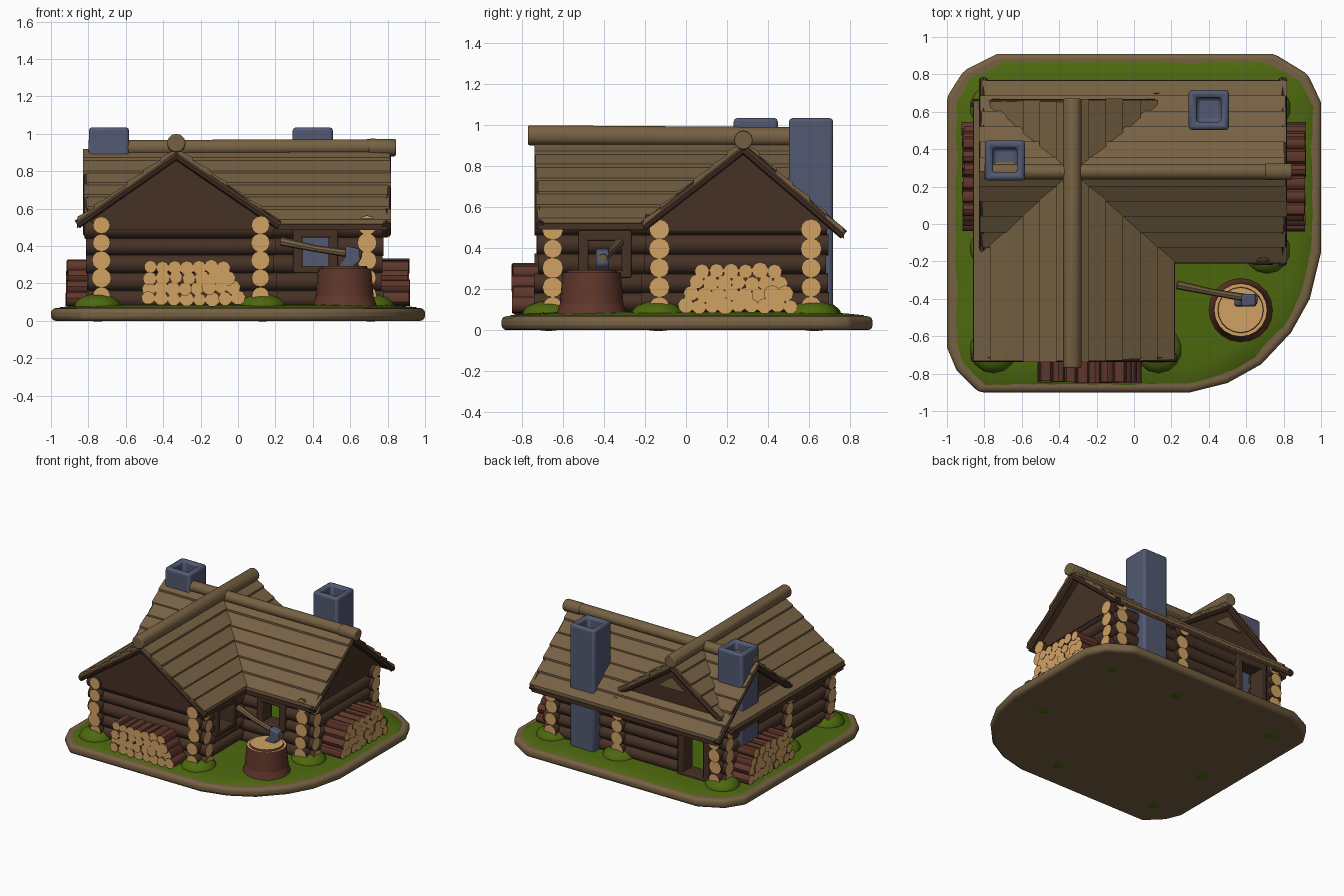
import bpy, bmesh, math, random
from mathutils import Vector, Matrix

random.seed(4)
cube = bpy.data.objects.get("Cube")
if cube:
    bpy.data.objects.remove(cube, do_unlink=True)


def material(name, rgb):
    lin = [(c / 255 / 12.92) if c < 11 else ((c / 255 + 0.055) / 1.055) ** 2.4 for c in rgb]
    m = bpy.data.materials.new(name)
    m.use_nodes = True
    m.diffuse_color = (*lin, 1)
    m.node_tree.nodes["Principled BSDF"].inputs["Base Color"].default_value = (*lin, 1)
    return m


ROOF = material("roof brown", (118, 97, 67))
DARK = material("dark log brown", (70, 49, 37))
BARK = material("red bark", (96, 55, 43))
CUT = material("cut wood tan", (208, 162, 100))
GRASS = material("grass green", (77, 104, 14))
STONE = material("blue stone", (82, 89, 114))


def finish(bm, name, mats, bevel=0.0, segments=2):
    bmesh.ops.recalc_face_normals(bm, faces=bm.faces[:])
    mesh = bpy.data.meshes.new(name)
    bm.to_mesh(mesh)
    bm.free()
    ob = bpy.data.objects.new(name, mesh)
    for m in mats:
        mesh.materials.append(m)
    bpy.context.collection.objects.link(ob)
    if bevel:
        mod = ob.modifiers.new("soft_edges", "BEVEL")
        mod.width, mod.segments = bevel, segments
    bpy.ops.object.select_all(action="DESELECT")
    ob.select_set(True)
    bpy.context.view_layer.objects.active = ob
    bpy.ops.object.shade_smooth_by_angle(angle=math.radians(40))
    return ob


def place(axis, a, u, z):
    return Vector((a, u, z)) if axis == "x" else Vector((u, a, z))


def prism(bm, pts, axis, a0, a1, mat=0):
    """Extrude a (u, z) outline along an axis."""
    ends = [[bm.verts.new(place(axis, a, u, z)) for u, z in pts] for a in (a0, a1)]
    n = len(pts)
    faces = [bm.faces.new(e) for e in ends]
    for i in range(n):
        j = (i + 1) % n
        faces.append(bm.faces.new((ends[0][i], ends[0][j], ends[1][j], ends[1][i])))
    for f in faces:
        f.material_index = mat


def box(bm, axis, a0, a1, u0, u1, z0, z1):
    prism(bm, [(u0, z0), (u1, z0), (u1, z1), (u0, z1)], axis, a0, a1)


def log(bm, p0, p1, r0, r1=None, sides=12):
    """Round log; its end caps take the second material."""
    p0, p1 = Vector(p0), Vector(p1)
    d = p1 - p0
    mat = Matrix.Translation((p0 + p1) / 2) @ d.to_track_quat("Z", "Y").to_matrix().to_4x4()
    res = bmesh.ops.create_cone(bm, cap_ends=True, segments=sides, radius1=r0,
                                radius2=r1 or r0, depth=d.length, matrix=mat)
    for f in {f for v in res["verts"] for f in v.link_faces}:
        f.material_index = 1 if len(f.verts) > 4 else 0


# Ground slab and grass
corners = [(-1, -.66), (-.95, -.78), (-.83, -.9), (.3, -.9), (.5, -.85), (.68, -.75), (.84, -.58),
           (.94, -.4), (1, -.15), (1, .65), (.93, .8), (.75, .91), (-.73, .91), (-.91, .82), (-1, .68)]
bm = bmesh.new()
rings = [[bm.verts.new((x, y, z)) for x, y in corners] for z in (0, .068)]
bm.faces.new(rings[0])
bm.faces.new(rings[1])
for i in range(len(corners)):
    j = (i + 1) % len(corners)
    bm.faces.new((rings[0][i], rings[0][j], rings[1][j], rings[1][i]))
finish(bm, "ground_slab", [ROOF], .025, 3)

bm = bmesh.new()
outline = []
for i, (x, y) in enumerate(corners):
    nx, ny = corners[(i + 1) % len(corners)]
    steps = max(1, int(math.hypot(nx - x, ny - y) / .1))
    outline += [(x + (nx - x) * k / steps, y + (ny - y) * k / steps) for k in range(steps)]
rings = []
for scale, z in ((.975, .06), (.95, .073), (.85, .082), (.7, .088)):
    wob = .018 if scale > .94 else 0
    ring = []
    for x, y in outline:
        s = scale - random.uniform(0, wob)
        ring.append(bm.verts.new((x * s, y * s, z)))
    rings.append(ring)
for low, high in zip(rings, rings[1:]):
    for i in range(len(low)):
        j = (i + 1) % len(low)
        bm.faces.new((low[i], low[j], high[j], high[i]))
bm.faces.new(rings[-1])
finish(bm, "grass", [GRASS])

bm = bmesh.new()
for x, y in ((-.75, -.67), (.13, -.67), (.71, -.14), (.71, .62), (-.75, .62), (.13, .63), (-.75, -.13)):
    bmesh.ops.create_uvsphere(bm, u_segments=14, v_segments=8, radius=1,
                              matrix=Matrix.Translation((x, y, .07)) @ Matrix.Diagonal((.13, .13, .075, 1)))
finish(bm, "grass_mounds", [GRASS])

# Log walls: (name, axis, position, start, end, opening (u0, u1, z0, z1))
walls = [("front_wall", "x", -.65, -.73, .12, None),
         ("porch_wall", "x", -.13, .12, .69, (.32, .51, .28, .47)),
         ("back_wall", "x", .61, -.73, .69, (-.64, -.42, .1, .5)),
         ("inner_log_ends", "x", -.13, -.73, -.69, None),
         ("left_wall", "y", -.73, -.65, .61, None),
         ("inner_wall", "y", .12, -.65, -.13, (-.5, -.29, .28, .46)),
         ("inner_back_ends", "y", .12, .58, .61, None),
         ("right_wall", "y", .69, -.13, .61, None)]
for name, axis, pos, s, e, hole in walls:
    bm = bmesh.new()
    for row in range(5):
        z = .115 + row * .094 + (.02 if axis == "y" else 0)
        spans = [(s - .08, e + .08)]
        if hole and hole[2] - .03 < z < hole[3] + .03:
            spans = [(s - .08, hole[0]), (hole[1], e + .08)]
        for a, b in spans:
            log(bm, place(axis, a + random.uniform(-.012, .012), pos, z),
                place(axis, b + random.uniform(-.012, .012), pos, z),
                random.uniform(.045, .053))
    finish(bm, name, [DARK, CUT])
    if hole:
        u0, u1, z0, z1 = hole
        side = "y" if axis == "x" else "x"
        bm = bmesh.new()
        t = .025
        for a, b, c, d in ((u0 - t, u0 + t, z0 - t, z1 + t), (u1 - t, u1 + t, z0 - t, z1 + t),
                           (u0, u1, z1 - t, z1 + t), (u0, u1, z0 - t, z0 + t / 2)):
            box(bm, side, pos - .062, pos + .062, a, b, c, d)
        finish(bm, name + "_opening_frame", [DARK], .008)


# Roofs: dark backing sheet, lapped planks, gable panels and ridge log
def roof(name, axis, ridge, eaves, a0, a1, gables, planks=6):
    top = .915
    bm = bmesh.new()
    for u, z in eaves:
        prism(bm, [(ridge, top - .01), (u, z - .01), (u, z - .04), (ridge, top - .05)], axis, a0, a1, 1)
        for i in range(planks):
            f0, f1 = max(0, i - .06) / planks, (i + .97) / planks
            lift = random.uniform(.012, .022)
            pu = [ridge + (u - ridge) * f for f in (f0, f1)]
            pz = [top + (z - top) * f for f in (f0, f1)]
            prism(bm, [(pu[0], pz[0] - .012), (pu[0], pz[0] + .004),
                       (pu[1], pz[1] + lift), (pu[1], pz[1] - .012)], axis,
                  a0 - random.uniform(0, .02), a1 + random.uniform(0, .02))
    finish(bm, name + "_planks", [ROOF, DARK])
    bm = bmesh.new()
    for g in gables:
        pts = [(ridge, top - .03)] + [(ridge + (u - ridge) * .9, top + (z - top) * .9 - .03) for u, z in eaves]
        pts = [pts[0], pts[1], (pts[1][0] * .8 + ridge * .2, .485), (pts[2][0] * .8 + ridge * .2, .485), pts[2]]
        prism(bm, pts, axis, g - .03, g + .03)
    finish(bm, name + "_gables", [DARK])
    # Barge boards under the roof ends
    bm = bmesh.new()
    for a in (a0 + .005, a1 - .005):
        for u, z in eaves:
            log(bm, place(axis, a, ridge, top - .03), place(axis, a, u, z - .02), .024, sides=8)
    finish(bm, name + "_barge_boards", [DARK, DARK])


roof("front_wing_roof", "y", -.33, [(-.86, .535), (.22, .53)], -.72, .65, (-.68, .61))
roof("main_roof", "x", .28, [(-.21, .525), (.77, .485)], -.81, .80, (-.73, .71))

bm = bmesh.new()
log(bm, (-.33, -.77, .95), (-.33, .67, .94), .05)
log(bm, (-.8, .28, .925), (.74, .28, .93), .042)
log(bm, (.7, .28, .928), (.845, .28, .925), .046)
finish(bm, "ridge_logs", [ROOF, ROOF], .008)

# Attic vent in the back gable
bm = bmesh.new()
prism(bm, [(-.45, .72), (-.21, .72), (-.33, .81)], "y", .64, .648)
finish(bm, "attic_vent", [ROOF])

# Chimneys
for name, x, y in (("left_chimney", -.69, .34), ("back_chimney", .4, .61)):
    bm = bmesh.new()
    bmesh.ops.create_cube(bm, size=1, matrix=Matrix.Translation((x, y, .552)) @ Matrix.Diagonal((.215, .215, .965, 1)))
    lid = max(bm.faces, key=lambda f: f.calc_center_median().z)
    bmesh.ops.inset_region(bm, faces=[lid], thickness=.06)
    hole = bmesh.ops.extrude_face_region(bm, geom=[lid])
    bmesh.ops.translate(bm, vec=(0, 0, -.15), verts=[v for v in hole["geom"] if isinstance(v, bmesh.types.BMVert)])
    bmesh.ops.delete(bm, geom=[lid], context="FACES_ONLY")
    finish(bm, name, [STONE], .018)


# Firewood piles
def pile(name, axis, a0, a1, u0, u1, slope0, slope1):
    bm = bmesh.new()
    for row in range(4):
        s, e = u0 + .04 + slope0 * row, u1 - .04 - slope1 * row
        n = round((e - s) / .066)
        for i in range(n + 1):
            u = s + (e - s) * i / n
            z = .118 + row * .056 + random.uniform(-.006, .006)
            log(bm, place(axis, a0 + random.uniform(-.006, .006), u, z),
                place(axis, a1 + random.uniform(-.006, .006), u, z),
                random.uniform(.034, .041), sides=9)
    finish(bm, name, [BARK, CUT])


pile("front_firewood", "y", -.845, -.69, -.52, .04, .004, .026)
pile("right_firewood", "x", .73, .915, -.04, .55, .026, .026)
pile("left_firewood", "x", -.915, -.77, -.04, .55, .026, .026)

# Chopping stump with a bark collar
bm = bmesh.new()
log(bm, (.57, -.46, .07), (.57, -.46, .13), .175, .155, 20)
log(bm, (.57, -.46, .13), (.57, -.46, .28), .155, .142, 20)
log(bm, (.57, -.46, .27), (.57, -.46, .293), .125, .12, 20)
finish(bm, "chopping_stump", [BARK, CUT])

# Axe
bm = bmesh.new()
log(bm, (.23, -.325, .425), (.42, -.365, .385), .024, .018, 8)
log(bm, (.42, -.365, .385), (.66, -.405, .35), .018, .022, 8)
finish(bm, "axe_handle", [ROOF, ROOF])
bm = bmesh.new()
prism(bm, [(.575, .4), (.65, .385), (.655, .32), (.61, .28), (.53, .285), (.575, .34)], "y", -.44, -.375)
finish(bm, "axe_head", [STONE], .01)
